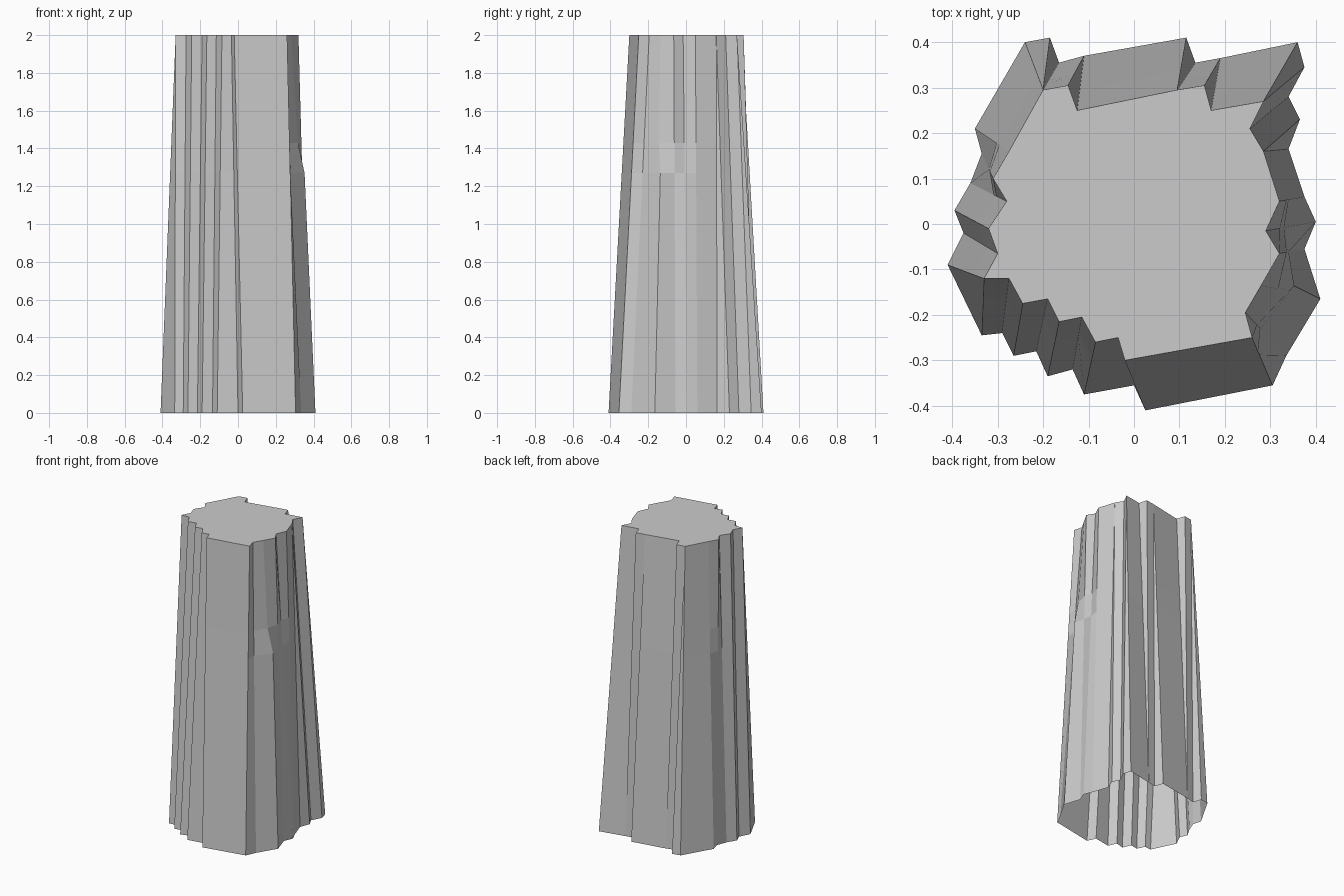
import bpy, bmesh

# Jagged outlines in hundredths of a unit: (foot x, foot y, top x, top y)
back = [
    (-24, 40, -20, 29.5), (-18.5, 41, -20, 29.5), (-16.5, 35.5, -20, 29.5),
    (-11, 37, -14.5, 30.5), (-11, 37, -12.5, 25),
    (11.5, 41, 9.5, 29.5), (13.5, 35.5, 9.5, 29.5),
    (19, 36.5, 15.5, 30.5), (19, 36.5, 17, 25), (36, 40, 28.5, 27)]
right = [
    (37.5, 34.5, 28.5, 27), (34, 28, 25.5, 21), (36.5, 23, 28.5, 16),
    (34, 16.5, 28.5, 16), (37.5, 6, 32, 5), (40, 0.5, 29, -1.5),
    (37.5, -5.5, 32, -6.5), (41, -16.5, 28, -13.5), (33.5, -29, 24.5, -19.5)]
front = [
    (30.5, -35.5, 26, -25), (2.5, -41, -2, -30), (0, -35.5, -3.5, -25),
    (-11, -37.5, -8.5, -26), (-13.5, -32, -11.5, -20.5),
    (-19, -33.5, -16.5, -21.5), (-21.5, -28, -19, -16.5),
    (-26.5, -29, -24.5, -17.5), (-29, -24, -27.5, -12)]
left = [
    (-33.5, -24.5, -33, -12), (-41, -9, -33, -12), (-37.5, -2, -30, -6.5),
    (-39.5, 3, -32, -1), (-36, 9, -28, 5), (-33.5, 15.5, -31, 10),
    (-35, 21, -27.5, 16)]
outline = back + right + front + left
ledge = len(back) + 7      # rib on the right side that breaks off part way up

bm = bmesh.new()
rings = []
for z in (0, 1.27, 1.43, 2):
    t = z / 2
    ring = []
    for i, (bx, by, tx, ty) in enumerate(outline):
        x, y = bx + (tx - bx) * t, by + (ty - by) * t
        if i == ledge and z == 1.27:
            x, y = x + 2.5, y + 1
        ring.append(bm.verts.new((x / 100, y / 100, z)))
    rings.append(ring)

# Faceted walls, flat top, open underside
n = len(outline)
for lo, hi in zip(rings, rings[1:]):
    for i in range(n):
        j = (i + 1) % n
        bm.faces.new((lo[i], lo[j], hi[j], hi[i]))
bm.faces.new(rings[-1])
bmesh.ops.remove_doubles(bm, verts=bm.verts, dist=0.0005)
bmesh.ops.recalc_face_normals(bm, faces=bm.faces)

mesh = bpy.data.meshes.new("rock_column")
bm.to_mesh(mesh)
bm.free()
bpy.context.collection.objects.link(bpy.data.objects.new("rock_column", mesh))
